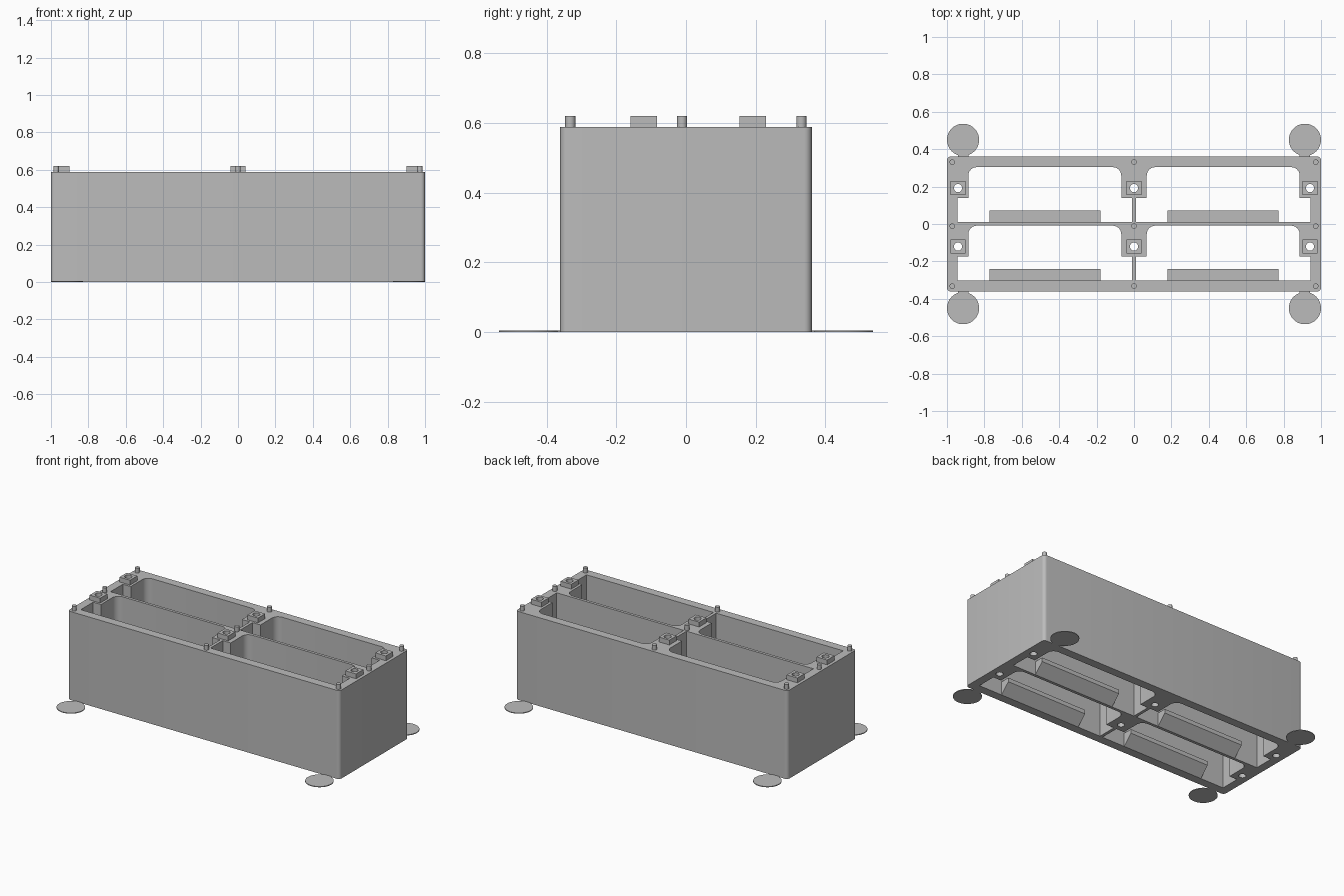
import bpy, bmesh, math
from mathutils import Vector

old = bpy.data.objects.get("Cube")
if old:
    bpy.data.objects.remove(old, do_unlink=True)

GREY = (0.5, 0.5, 0.5, 1)
mat = bpy.data.materials.new("plain grey")
mat.use_nodes = True
mat.diffuse_color = GREY
bsdf = mat.node_tree.nodes["Principled BSDF"]
bsdf.inputs["Base Color"].default_value = GREY
bsdf.inputs["Roughness"].default_value = 0.6


def rounded(corners, steps=6):
    """Outline from (x, y, fillet radius) corners."""
    out = []
    n = len(corners)
    for i, (x, y, r) in enumerate(corners):
        p = Vector((x, y))
        if r == 0:
            out.append(p)
            continue
        a = p + (Vector(corners[i - 1][:2]) - p).normalized() * r
        b = p + (Vector(corners[(i + 1) % n][:2]) - p).normalized() * r
        c = a + b - p
        for k in range(steps + 1):
            t = k / steps * math.pi / 2
            out.append(c + (a - c) * math.cos(t) + (b - c) * math.sin(t))
    return out


def rect(x, y, hx, hy, r=0):
    return rounded([(x - hx, y - hy, r), (x + hx, y - hy, r),
                    (x + hx, y + hy, r), (x - hx, y + hy, r)])


def circle(x, y, r, n=24):
    return [Vector((x + r * math.cos(k * math.tau / n), y + r * math.sin(k * math.tau / n)))
            for k in range(n)]


def prism(name, loops, z0, z1):
    """Filled outline with holes, extruded from z0 to z1."""
    cu = bpy.data.curves.new(name, 'CURVE')
    cu.dimensions = '2D'
    cu.fill_mode = 'BOTH'
    cu.extrude = (z1 - z0) / 2
    for loop in loops:
        sp = cu.splines.new('POLY')
        sp.points.add(len(loop) - 1)
        for pt, p in zip(sp.points, loop):
            pt.co = (p.x, p.y, 0, 1)
        sp.use_cyclic_u = True
    tmp = bpy.data.objects.new(name + "_outline", cu)
    bpy.context.scene.collection.objects.link(tmp)
    bpy.context.view_layer.update()
    mesh = bpy.data.meshes.new_from_object(
        tmp.evaluated_get(bpy.context.evaluated_depsgraph_get()))
    bpy.data.objects.remove(tmp, do_unlink=True)
    bpy.data.curves.remove(cu)
    bm = bmesh.new()
    bm.from_mesh(mesh)
    bmesh.ops.translate(bm, verts=bm.verts, vec=(0, 0, (z0 + z1) / 2))
    return finish(name, bm, mesh)


def finish(name, bm, mesh=None):
    mesh = mesh or bpy.data.meshes.new(name)
    bmesh.ops.remove_doubles(bm, verts=bm.verts, dist=1e-5)
    bmesh.ops.recalc_face_normals(bm, faces=bm.faces)
    bm.to_mesh(mesh)
    bm.free()
    mesh.name = name
    mesh.materials.clear()
    mesh.materials.append(mat)
    ob = bpy.data.objects.new(name, mesh)
    bpy.context.scene.collection.objects.link(ob)
    bpy.ops.object.select_all(action='DESELECT')
    ob.select_set(True)
    bpy.context.view_layer.objects.active = ob
    bpy.ops.object.shade_smooth_by_angle(angle=math.radians(30))
    return ob


TOP, PEG_TOP = 0.588, 0.62
ROWS = (-0.303, 0.01)          # front wall of each row of pockets
BOSSES = [(x, y + 0.182) for x in (-0.941, 0, 0.941) for y in ROWS]
HOLE = 0.022


def pocket(s, y):
    back, step = y + 0.294, y + 0.129
    return rounded([(s * 0.01, y, 0), (s * 0.944, y, 0), (s * 0.944, step, 0),
                    (s * 0.886, step, 0), (s * 0.886, back, 0.045),
                    (s * 0.068, back, 0.045), (s * 0.068, step, 0), (s * 0.01, step, 0)])


# Main block with four open pockets and six screw holes
prism("housing", [rect(0, 0, 1, 0.361, 0.022)]
      + [pocket(s, y) for s in (-1, 1) for y in ROWS]
      + [circle(x, y, HOLE) for x, y in BOSSES], 0, TOP)

# Square bosses around the screw holes
for x, y in BOSSES:
    prism("screw_boss", [rect(x, y, 0.039, 0.038), circle(x, y, HOLE)], TOP, PEG_TOP)

# Locating pegs
for x in (-0.972, 0, 0.972):
    for y in (-0.332, -0.011, 0.331):
        prism("locating_peg", [circle(x, y, 0.0145)], TOP - 0.01, PEG_TOP)

# Ledges with a sloped underside, low on the front wall of each pocket
for s in (-1, 1):
    for y in ROWS:
        bm = bmesh.new()
        section = [(0, 0), (0.063, 0.063), (0.063, 0.09), (0, 0.09)]
        face = bm.faces.new([bm.verts.new((s * 0.178, y + dy, z)) for dy, z in section])
        ext = bmesh.ops.extrude_face_region(bm, geom=[face])
        moved = [v for v in ext["geom"] if isinstance(v, bmesh.types.BMVert)]
        bmesh.ops.translate(bm, verts=moved, vec=(s * 0.595, 0, 0))
        finish("pocket_ledge", bm)

# Thin corner discs with short necks
for sx in (-1, 1):
    for sy in (-1, 1):
        prism("corner_disc", [circle(sx * 0.914, sy * 0.45, 0.086, 48)], 0, 0.005)
        prism("disc_neck", [rect(sx * 0.914, sy * 0.366, 0.028, 0.012)], 0, 0.0045)
